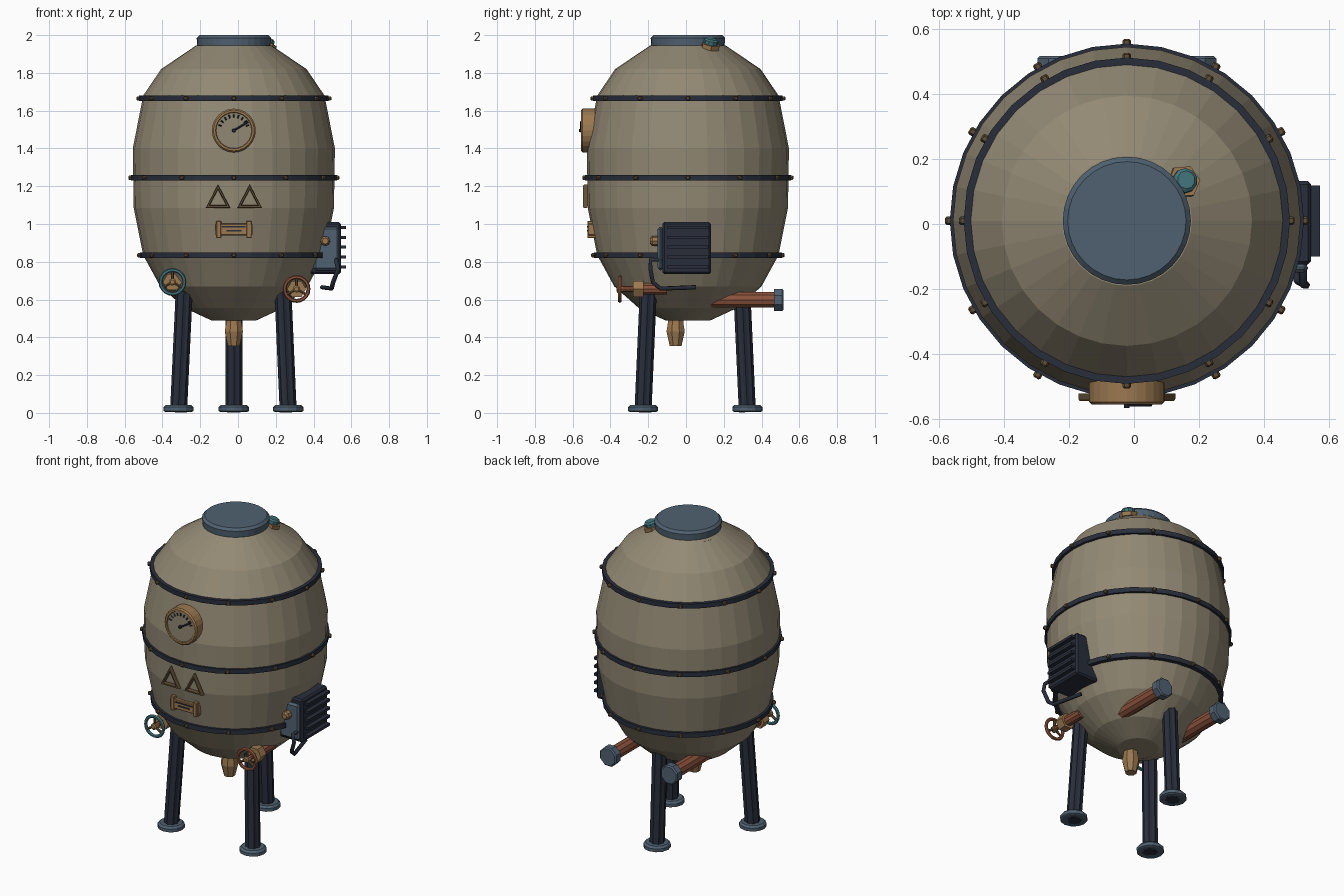
import bpy, bmesh
from math import pi, sin, cos, radians
from mathutils import Matrix, Vector

cube = bpy.data.objects.get("Cube")
if cube:
    bpy.data.objects.remove(cube, do_unlink=True)

CX, CY = -0.022, 0.01          # tank axis
FRONT = Vector((0, -1, 0))
UP = Vector((0, 0, 1))


def material(name, *rgb):
    m = bpy.data.materials.new(name)
    m.use_nodes = True
    m.diffuse_color = (*rgb, 1)
    m.node_tree.nodes["Principled BSDF"].inputs["Base Color"].default_value = (*rgb, 1)
    return m


TAN = material("tan_enamel", 0.29, 0.25, 0.175)
SLATE = material("slate_metal", 0.08, 0.12, 0.165)
NAVY = material("navy_iron", 0.021, 0.027, 0.043)
BRASS = material("brass", 0.33, 0.19, 0.08)
COPPER = material("copper", 0.26, 0.085, 0.045)
TEAL = material("teal_paint", 0.055, 0.18, 0.20)
BRONZE = material("dark_bronze", 0.12, 0.078, 0.037)


def finish(name, bm, mat, matrix):
    bmesh.ops.recalc_face_normals(bm, faces=bm.faces)
    me = bpy.data.meshes.new(name)
    bm.to_mesh(me)
    bm.free()
    me.materials.append(mat)
    ob = bpy.data.objects.new(name, me)
    ob.matrix_world = matrix
    bpy.context.collection.objects.link(ob)
    return ob


def aim(loc, direction):
    """Matrix that points local z along a direction."""
    d = Vector(direction).normalized()
    if d == FRONT:
        rot = Matrix.Rotation(pi / 2, 4, 'X')
    else:
        rot = d.to_track_quat('Z', 'Y').to_matrix().to_4x4()
    return Matrix.Translation(loc) @ rot


def lathe(name, profile, segs, mat, loc, direction=UP, start=0, loop=False, flute=1, scale_y=1):
    """Revolve (radius, height) points; loop closes the section into a ring."""
    bm = bmesh.new()
    rings = []
    for r, h in profile:
        ring = []
        for i in range(segs):
            a = radians(start) + 2 * pi * i / segs
            k = r * (flute if i % 2 else 1)
            ring.append(bm.verts.new((k * cos(a), k * sin(a) * scale_y, h)))
        rings.append(ring)
    pairs = list(zip(rings, rings[1:]))
    if loop:
        pairs.append((rings[-1], rings[0]))
    else:
        bm.faces.new(rings[0])
        bm.faces.new(rings[-1])
    for a, b in pairs:
        for i in range(segs):
            j = (i + 1) % segs
            bm.faces.new((a[i], a[j], b[j], b[i]))
    return finish(name, bm, mat, aim(loc, direction))


def rod(name, p, q, r, segs, mat, flute=1, start=0):
    d = Vector(q) - Vector(p)
    return lathe(name, [(r, 0), (r, d.length)], segs, mat, p, d, start, flute=flute)


def box(name, lo, hi, mat, bevel=0, turn=None):
    lo, hi = Vector(lo), Vector(hi)
    bm = bmesh.new()
    bmesh.ops.create_cube(bm, size=1)
    bmesh.ops.scale(bm, vec=hi - lo, verts=bm.verts)
    if bevel:
        bmesh.ops.bevel(bm, geom=bm.edges[:], offset=bevel, segments=1, affect='EDGES')
    matrix = Matrix.Translation((lo + hi) / 2)
    return finish(name, bm, mat, matrix @ turn if turn else matrix)


def tube(name, points, r, mat):
    cu = bpy.data.curves.new(name, 'CURVE')
    cu.dimensions = '3D'
    cu.bevel_depth, cu.bevel_resolution, cu.use_fill_caps = r, 1, True
    sp = cu.splines.new('POLY')
    sp.points.add(len(points) - 1)
    for pt, co in zip(sp.points, points):
        pt.co = (*co, 1)
    cu.materials.append(mat)
    ob = bpy.data.objects.new(name, cu)
    bpy.context.collection.objects.link(ob)


# Tank barrel and lid
lathe("tank", [(0.12, 0.49), (0.26, 0.555), (0.39, 0.67), (0.48, 0.835), (0.53, 1.085),
               (0.535, 1.4), (0.48, 1.68), (0.385, 1.82), (0.2, 1.945)], 32, TAN, (CX, CY, 0))
lathe("lid", [(0.193, 1.93), (0.197, 1.985), (0.182, 2.0)], 32, SLATE, (CX, CY, 0))

# Iron bands with rivets
for z, r in ((1.665, 0.502), (1.245, 0.545), (0.835, 0.498)):
    h = 0.015
    lathe("band", [(r - 0.04, z - h), (r, z - h), (r, z + h), (r - 0.04, z + h)],
          32, NAVY, (CX, CY, 0), loop=True)
    for i in range(12):
        out = Vector((sin(i * pi / 6), -cos(i * pi / 6), 0))
        lathe("band_rivet", [(0.013, 0), (0.013, 0.014), (0.008, 0.019)], 6, BRONZE,
              Vector((CX, CY, z)) + out * (r - 0.005), out)

# Pressure gauge
gz = 1.495
lathe("gauge_case", [(0.116, 0), (0.116, 0.072), (0.108, 0.08), (0.097, 0.08), (0.094, 0.07)],
      24, BRASS, (CX, -0.475, gz), FRONT)
lathe("gauge_dial", [(0.094, 0), (0.094, 0.004)], 24, TAN, (CX, -0.545, gz), FRONT)
for i in range(9):
    a = radians(20 + 17.5 * i)
    out = Vector((cos(a), 0, sin(a)))
    base = Vector((CX, -0.549, gz))
    rod("gauge_tick", base + out * 0.068, base + out * 0.086, 0.004, 4, NAVY)
rod("gauge_needle", (CX, -0.556, gz), (CX + 0.076, -0.556, gz + 0.046), 0.005, 4, NAVY)
lathe("gauge_hub", [(0.011, 0), (0.008, 0.02)], 8, NAVY, (CX, -0.546, gz), FRONT)

# Warning triangles
for side in (-1, 1):
    lathe("triangle_frame", [(0.075, 0), (0.075, 0.018), (0.07, 0.024), (0.055, 0.024), (0.05, 0)],
          3, BRONZE, (CX + 0.084 * side, -0.521, 1.127), FRONT, 90, loop=True, scale_y=1.1)

# Name plate with engraved lines
box("plate", (CX - 0.098, -0.52, 0.94), (CX + 0.098, -0.47, 1.002), BRASS, 0.004)
for side in (-1, 1):
    x = CX + 0.08 * side
    box("plate_end", (x - 0.014, -0.522, 0.925), (x + 0.014, -0.47, 1.017), BRASS, 0.004)
for z, w in ((0.985, 0.062), (0.965, 0.04)):
    box("plate_line", (CX - w, -0.524, z - 0.004), (CX + w, -0.518, z + 0.004), NAVY)

# Legs and feet
for foot, top in (((-0.315, -0.228), (-0.285, -0.2)), ((0.266, -0.228), (0.238, -0.2)),
                  ((CX, 0.325), (CX, 0.296))):
    rod("leg", (*foot, 0.004), (*top, 0.64), 0.045, 16, NAVY, flute=0.86)
    lathe("foot", [(0.072, 0.006), (0.08, 0.01), (0.08, 0.03), (0.068, 0.042)], 12, SLATE, (*foot, 0))

# Drain nozzle
lathe("drain", [(0.034, 0.355), (0.052, 0.43), (0.044, 0.48), (0.044, 0.53)], 8, BRASS, (CX, -0.055, 0), start=22.5)

# Valve wheels on stub pipes
for x, z, rim in ((-0.347, 0.693, TEAL), (0.31, 0.656, COPPER)):
    hub = Vector((x, -0.35, z))
    section = [(0.063 + 0.0105 * cos(i * pi / 3), 0.0105 * sin(i * pi / 3)) for i in range(6)]
    lathe("valve_rim", section, 20, rim, hub, FRONT, loop=True)
    lathe("valve_hub", [(0.02, -0.015), (0.02, 0.012), (0.012, 0.018)], 8, BRASS, hub, FRONT)
    for i in range(3):
        a = radians(90 + 120 * i)
        rod("valve_spoke", hub, hub + 0.063 * Vector((cos(a), 0, sin(a))), 0.008, 6, BRONZE)
    rod("valve_stem", hub, hub + Vector((0, 0.1, 0)), 0.015, 8, COPPER)
    rod("valve_nut", (x, -0.28, z), (x, -0.225, z), 0.05, 6, BRASS)
    rod("valve_pipe", (x, -0.24, z), (x, -0.1, z), 0.032, 10, COPPER)

# Rear outlet pipes with end caps
for side in (-1, 1):
    x = CX + 0.217 * side
    rod("outlet_pipe", (x, 0.12, 0.598), (x, 0.47, 0.598), 0.043, 10, COPPER)
    lathe("outlet_cap", [(0.063, 0), (0.063, 0.042), (0.055, 0.05)], 8, SLATE,
          (x, 0.467, 0.598), -FRONT, 22.5)

# Finned side box with knob and crank
box("side_box", (0.38, -0.125, 0.735), (0.545, 0.132, 1.01), NAVY, 0.01)
box("side_box_plate", (0.4, -0.15, 0.755), (0.535, -0.12, 0.985), SLATE, 0.012)
for i in range(5):
    z = 0.765 + 0.052 * i
    box("side_fin", (0.535, -0.1, z), (0.572, 0.118, z + 0.016), NAVY)
lathe("side_knob", [(0.026, 0), (0.026, 0.03), (0.016, 0.042)], 8, BRASS, (0.462, -0.148, 0.91), FRONT)
tube("crank", [(0.52, -0.12, 0.81), (0.52, -0.188, 0.81), (0.53, -0.188, 0.76), (0.503, -0.175, 0.69),
               (0.495, -0.135, 0.658), (0.445, 0.05, 0.665)], 0.012, NAVY)

# Fittings beside the lid
tilt = Vector((0.25, 0.18, 1))
lathe("relief_valve_neck", [(0.038, -0.03), (0.038, 0.035)], 10, TEAL, (0.147, 0.126, 1.925), tilt)
lathe("relief_valve_nut", [(0.052, 0.005), (0.052, 0.03)], 6, BRASS, (0.147, 0.126, 1.925), tilt)
lathe("relief_valve_cap", [(0.038, 0.03), (0.038, 0.05), (0.028, 0.058)], 10, TEAL, (0.147, 0.126, 1.925), tilt)
lathe("side_fitting_nut", [(0.05, -0.02), (0.05, 0.022)], 6, BRASS, (-0.175, 0.07, 1.927), (-0.25, 0.1, 1))
